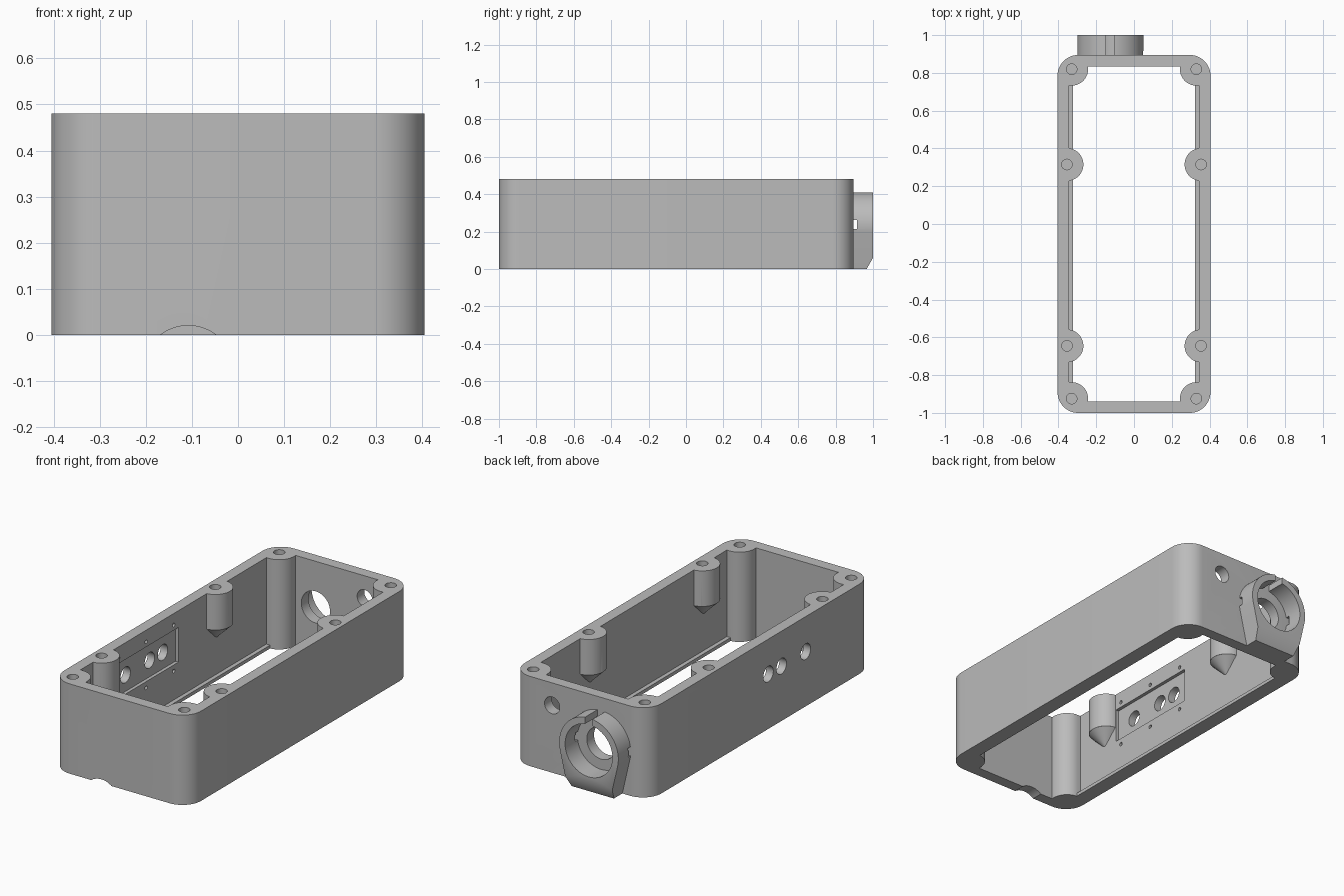
import bpy, bmesh, math
from mathutils import Matrix, Vector

if "Cube" in bpy.data.objects:
    bpy.data.objects.remove(bpy.data.objects["Cube"])

grey = bpy.data.materials.new("plain grey")
grey.use_nodes = True
grey.diffuse_color = (0.5, 0.5, 0.5, 1)
grey.node_tree.nodes["Principled BSDF"].inputs["Base Color"].default_value = (0.5, 0.5, 0.5, 1)

H = 0.48            # case height
MID = -0.0525       # middle of the case in y
HALF_X, HALF_Y = 0.405, 0.9475
BACK = MID + HALF_Y


def finish(bm, name):
    bmesh.ops.recalc_face_normals(bm, faces=bm.faces)
    me = bpy.data.meshes.new(name)
    bm.to_mesh(me)
    bm.free()
    me.materials.append(grey)
    ob = bpy.data.objects.new(name, me)
    bpy.context.scene.collection.objects.link(ob)
    return ob


def box(name, x, y, z):
    bm = bmesh.new()
    bmesh.ops.create_cube(bm, size=1)
    for v in bm.verts:
        v.co = Vector([r[0] if c < 0 else r[1] for c, r in zip(v.co, (x, y, z))])
    return finish(bm, name)


def rod(name, start, end, r1, r2=None, seg=48):
    """Cylinder or cone between two points."""
    a, b = Vector(start), Vector(end)
    bm = bmesh.new()
    rot = (b - a).to_track_quat("Z", "Y").to_matrix().to_4x4()
    bmesh.ops.create_cone(bm, cap_ends=True, segments=seg, radius1=r1,
                          radius2=r1 if r2 is None else r2, depth=(b - a).length,
                          matrix=Matrix.Translation((a + b) / 2) @ rot)
    return finish(bm, name)


def prism(name, points, offset):
    """Extrude a closed outline."""
    bm = bmesh.new()
    face = bm.faces.new([bm.verts.new(p) for p in points])
    geo = bmesh.ops.extrude_face_region(bm, geom=[face])["geom"]
    bmesh.ops.translate(bm, vec=offset, verts=[g for g in geo if isinstance(g, bmesh.types.BMVert)])
    return finish(bm, name)


def combine(target, tools, operation="DIFFERENCE"):
    for tool in tools:
        mod = target.modifiers.new("cut", "BOOLEAN")
        mod.operation, mod.solver, mod.object = operation, "EXACT", tool
        bpy.context.view_layer.update()
        dg = bpy.context.evaluated_depsgraph_get()
        me = bpy.data.meshes.new_from_object(target.evaluated_get(dg))
        target.modifiers.clear()
        target.data = me
        bpy.data.objects.remove(tool)


def smooth(ob):
    bpy.ops.object.select_all(action="DESELECT")
    ob.select_set(True)
    bpy.context.view_layer.objects.active = ob
    bpy.ops.object.shade_smooth_by_angle(angle=math.radians(30))


# Rounded outer block
R = 0.11
outline = []
for i, (sx, sy) in enumerate(((1, 1), (-1, 1), (-1, -1), (1, -1))):
    for k in range(13):
        a = math.radians(90 * i + 7.5 * k)
        outline.append((sx * (HALF_X - R) + R * math.cos(a),
                        MID + sy * (HALF_Y - R) + R * math.sin(a), 0))
case = prism("case_body", outline, (0, 0, H))

# Cavity with a narrow ledge at the bottom, leaving room for the screw posts
inner_y = (MID - 0.887, MID + 0.887)
cavity = box("cavity", (-0.345, 0.345), inner_y, (0.018, 0.6))
combine(cavity, [box("opening", (-0.323, 0.323), inner_y, (-0.1, 0.1))], "UNION")
posts, screws = [], []
for sx in (-1, 1):
    for sy in (-1, 1):
        cx, cy, r = sx * 0.33, MID + sy * 0.872, 0.087
        posts.append(rod("post", (cx, cy, -0.2), (cx, cy, 0.7), r))
        for dx, dy in ((r, 0), (0, r)):
            posts.append(box("post_fill", sorted((cx - sx * dx, sx * 0.5)),
                             sorted((cy - sy * dy, MID + sy * 1.1)), (-0.2, 0.7)))
        screws.append(rod("screw_hole", (cx, cy, 0.25), (cx, cy, 0.6), 0.028, seg=32))
    for cy in (0.315, -0.645):
        cx = sx * 0.355
        pin = rod("side_post", (cx, cy, 0.29), (cx, cy, 0.7), 0.087)
        combine(pin, [rod("tip", (cx, cy, 0.2905), (cx, cy, 0.205), 0.087, 0.0)], "UNION")
        posts.append(pin)
        screws.append(rod("screw_hole", (cx, cy, 0.32), (cx, cy, 0.6), 0.028, seg=32))
combine(cavity, posts)
combine(case, [cavity] + screws)

# Panel recess, three ports and small pilot holes in the -x wall
combine(case, [box("recess", (-0.363, -0.3), (-0.555, -0.01), (0.205, 0.39))])
combine(case, [rod("port", (-0.5, y, 0.293), (-0.3, y, 0.293), 0.042)
               for y in (-0.432, -0.228, -0.117)])
combine(case, [rod("pilot", (-0.375, y, z), (-0.3, y, z), 0.01, seg=16)
               for y in (-0.515, -0.283, -0.05) for z in (0.172, 0.418)])

# Back wall holes and the front cable notch
CX, CZ = -0.125, 0.235
combine(case, [rod("socket_hole", (CX, 0.7, CZ), (CX, 1.1, CZ), 0.085),
               rod("cable_hole", (0.165, 0.7, 0.36), (0.165, 1.1, 0.36), 0.045),
               rod("notch", (-0.108, -1.1, -0.08), (-0.108, -0.9, -0.08), 0.1, seg=96)])
smooth(case)

# Socket collar: round top, tapering foot down to the ground
RC = 0.175
start, end = -12, 192
arc = [math.radians(start + (end - start) * k / 40) for k in range(41)]
shape = [(CX + RC * math.cos(a), BACK - 0.008, CZ + RC * math.sin(a)) for a in arc]
shape += [(CX - 0.125, BACK - 0.008, 0), (CX + 0.125, BACK - 0.008, 0)]
collar = prism("socket_collar", shape, (0, 1.0 - BACK + 0.008, 0))
chamfer = prism("chamfer", [(-0.5, 0.96, -0.01), (-0.5, 1.0, 0.06), (-0.5, 1.1, 0.23),
                            (-0.5, 1.1, -0.01)], (0.8, 0, 0))
combine(collar, [chamfer,
                 rod("bore", (CX, 0.8, CZ), (CX, 1.1, CZ), 0.14, seg=64),
                 box("side_slots", (-0.5, 0.2), (0.8, BACK + 0.02), (0.215, 0.262)),
                 box("top_slot", (CX - 0.022, CX + 0.022), (0.8, 1.1), (CZ, 0.5))])
smooth(collar)
